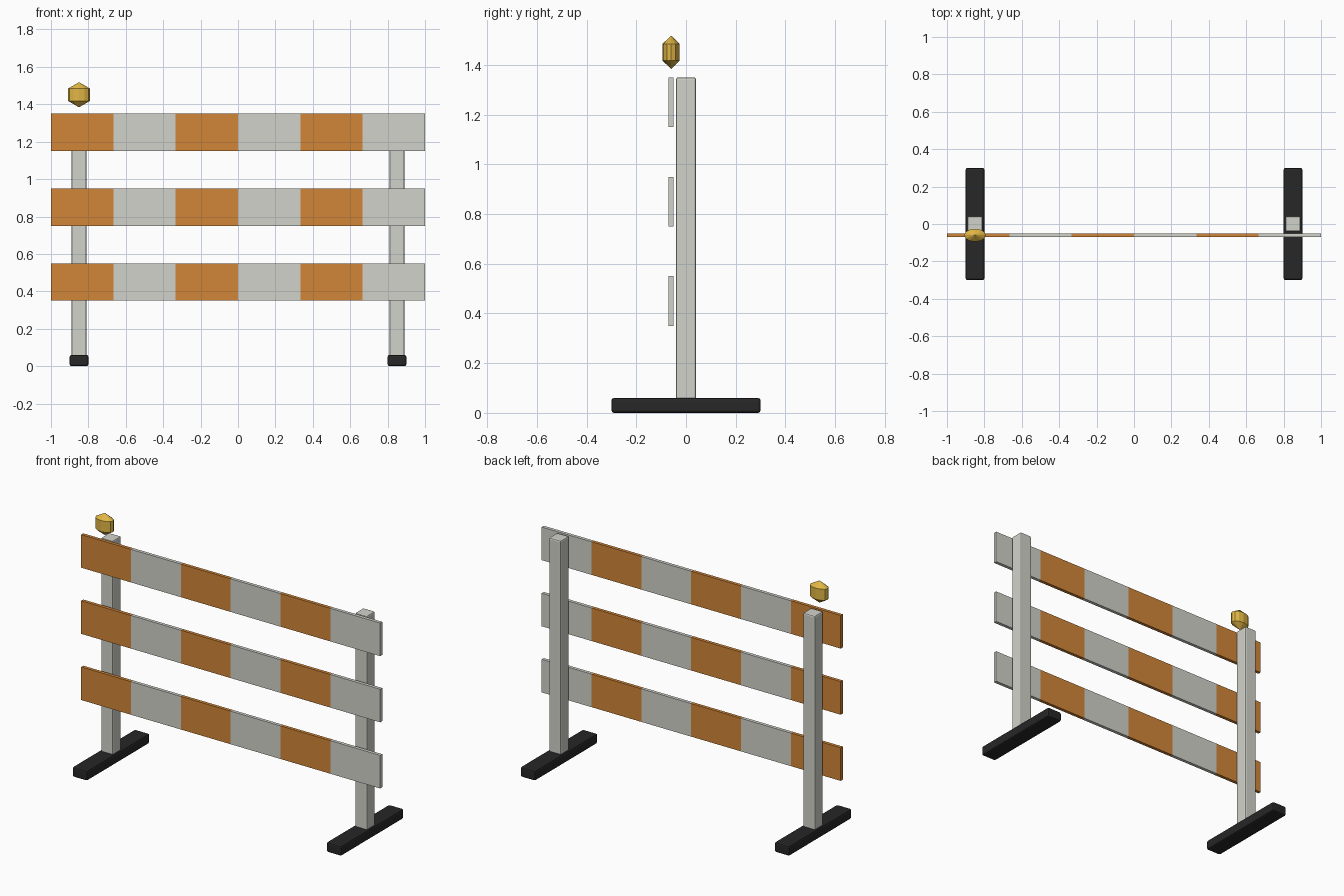
import bpy
import bmesh
from mathutils import Matrix, Vector

cube = bpy.data.objects.get("Cube")
if cube:
    bpy.data.objects.remove(cube, do_unlink=True)


def material(name, r, g, b):
    m = bpy.data.materials.new(name)
    m.use_nodes = True
    m.diffuse_color = (r, g, b, 1)
    m.node_tree.nodes["Principled BSDF"].inputs["Base Color"].default_value = (r, g, b, 1)
    return m


WHITE = material("off_white", 0.65, 0.65, 0.6)
ORANGE = material("orange", 0.65, 0.24, 0.04)
BLACK = material("black_rubber", 0.02, 0.02, 0.02)
AMBER = material("amber", 0.75, 0.47, 0.06)


def add_object(name, bm, *mats):
    mesh = bpy.data.meshes.new(name)
    bm.to_mesh(mesh)
    bm.free()
    for m in mats:
        mesh.materials.append(m)
    obj = bpy.data.objects.new(name, mesh)
    bpy.context.collection.objects.link(obj)
    return obj


def box(center, size):
    bm = bmesh.new()
    place = Matrix.Translation(center) @ Matrix.Diagonal((*size, 1))
    bmesh.ops.create_cube(bm, size=1, matrix=place)
    return bm


def bevelled_box(name, center, size, width, mat):
    obj = add_object(name, box(center, size), mat)
    bevel = obj.modifiers.new("Bevel", "BEVEL")
    bevel.width = width
    bevel.segments = 2
    return obj


# Posts and feet
for side, x in (("left", 0.85), ("right", -0.85)):
    bevelled_box(side + "_foot", (x, 0, 0.03), (0.1, 0.6, 0.06), 0.01, BLACK)
    bevelled_box(side + "_post", (x, 0, 0.676), (0.08, 0.08, 1.348), 0.008, WHITE)

# Boards, cut into six alternating stripes
STRIPES = 6
for name, z in (("lower", 0.45), ("middle", 0.85), ("upper", 1.25)):
    bm = box((0, -0.06, z), (2, 0.02, 0.2))
    for i in range(1, STRIPES):
        bmesh.ops.bisect_plane(
            bm, geom=bm.verts[:] + bm.edges[:] + bm.faces[:],
            plane_co=Vector((2 * i / STRIPES - 1, 0, 0)), plane_no=Vector((1, 0, 0)))
    for f in bm.faces:
        x = f.calc_center_median().x
        stripe = min(int((x + 1) / 2 * STRIPES), STRIPES - 1)
        f.material_index = stripe % 2
    add_object(name + "_board", bm, ORANGE, WHITE)

# Faceted warning lamp above the right post
bm = bmesh.new()
bmesh.ops.create_uvsphere(
    bm, u_segments=12, v_segments=3, radius=1,
    matrix=Matrix.Translation((-0.85, -0.06, 1.451)) @ Matrix.Diagonal((0.067, 0.04, 0.067, 1)))
add_object("warning_lamp", bm, AMBER)
